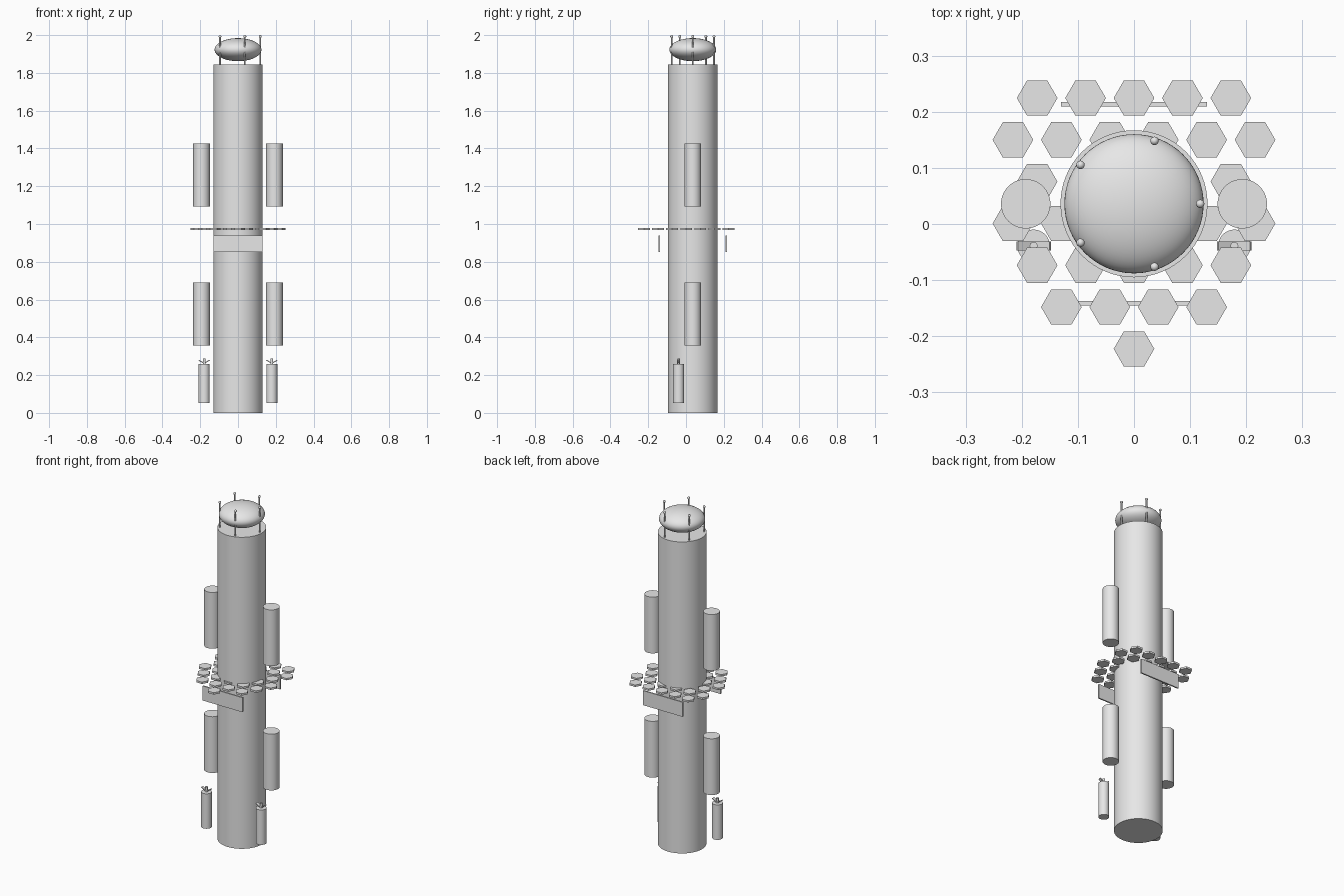
import bpy
import math

cube = bpy.data.objects.get("Cube")
if cube:
    bpy.data.objects.remove(cube, do_unlink=True)

grey = bpy.data.materials.new("plain_grey")
grey.use_nodes = True
colour = (0.8, 0.8, 0.8, 1)
grey.diffuse_color = colour
grey.node_tree.nodes["Principled BSDF"].inputs["Base Color"].default_value = colour

AXIS_Y = 0.036  # the tower stands slightly behind the middle


def finish(name, smooth=True):
    ob = bpy.context.object
    ob.name = name
    ob.data.materials.append(grey)
    if smooth:
        bpy.ops.object.shade_smooth_by_angle(angle=math.radians(35))
    return ob


def cylinder(name, x, y, bottom, top, radius, sides=64, smooth=True):
    bpy.ops.mesh.primitive_cylinder_add(
        vertices=sides, radius=radius, depth=top - bottom,
        location=(x, y, (bottom + top) / 2))
    return finish(name, smooth)


def box(name, location, size, tilt=0):
    bpy.ops.mesh.primitive_cube_add(size=1, location=location, rotation=(0, tilt, 0))
    bpy.context.object.scale = size
    return finish(name, False)


def ball(name, location, radius, height, segments, rings):
    bpy.ops.mesh.primitive_uv_sphere_add(
        segments=segments, ring_count=rings, radius=1, location=location)
    bpy.context.object.scale = (radius, radius, height)
    bpy.ops.object.transform_apply(location=False, rotation=False, scale=True)
    return finish(name)


# Main tower and the flattened dome above it
cylinder("tower", 0, AXIS_Y, 0, 1.845, 0.131)
ball("dome", (0, AXIS_Y, 1.923), 0.124, 0.061, 64, 32)

# Ring of ball-tipped antennas
for i in range(5):
    angle = math.tau * i / 5
    x, y = 0.118 * math.cos(angle), AXIS_Y + 0.118 * math.sin(angle)
    cylinder(f"antenna_rod_{i}", x, y, 1.84, 1.993, 0.0045, 16)
    ball(f"antenna_tip_{i}", (x, y, 1.9925), 0.0075, 0.0075, 16, 10)

for side, s in (("left", 1), ("right", -1)):
    # Side tanks, lower and upper
    for level, bottom in (("lower", 0.357), ("upper", 1.093)):
        cylinder(f"{level}_tank_{side}", s * 0.193, AXIS_Y, bottom, bottom + 0.333, 0.044)

    # Small bottle with a pin and two raised levers
    x, y = s * 0.179, -0.039
    cylinder(f"bottle_{side}", x, y, 0.052, 0.259, 0.029, 48)
    cylinder(f"bottle_pin_{side}", x, y, 0.255, 0.288, 0.007, 16)
    for name, d in (("outer", s), ("inner", -s)):
        box(f"{name}_lever_{side}", (x + d * 0.015, y, 0.271),
            (0.034, 0.016, 0.005), -d * math.radians(32))

# Front and back panels
for name, d in (("front", -1), ("back", 1)):
    box(f"{name}_panel", (0, AXIS_Y + d * 0.177, 0.895), (0.261, 0.008, 0.086))

# Staggered rows of hexagonal tiles, back to front
for row, count in enumerate((5, 6, 5, 6, 5, 4, 1)):
    y = 0.0745 * (3 - row) + 0.001
    for i in range(count):
        x = 0.0863 * (i - (count - 1) / 2)
        if math.hypot(x, y - AXIS_Y) < 0.09:
            continue  # buried inside the tower
        tile = cylinder(f"hex_tile_{row}_{i}", x, y, 0.968, 0.979, 0.0362, 6, False)
        tile.rotation_euler.z = math.radians(30)
